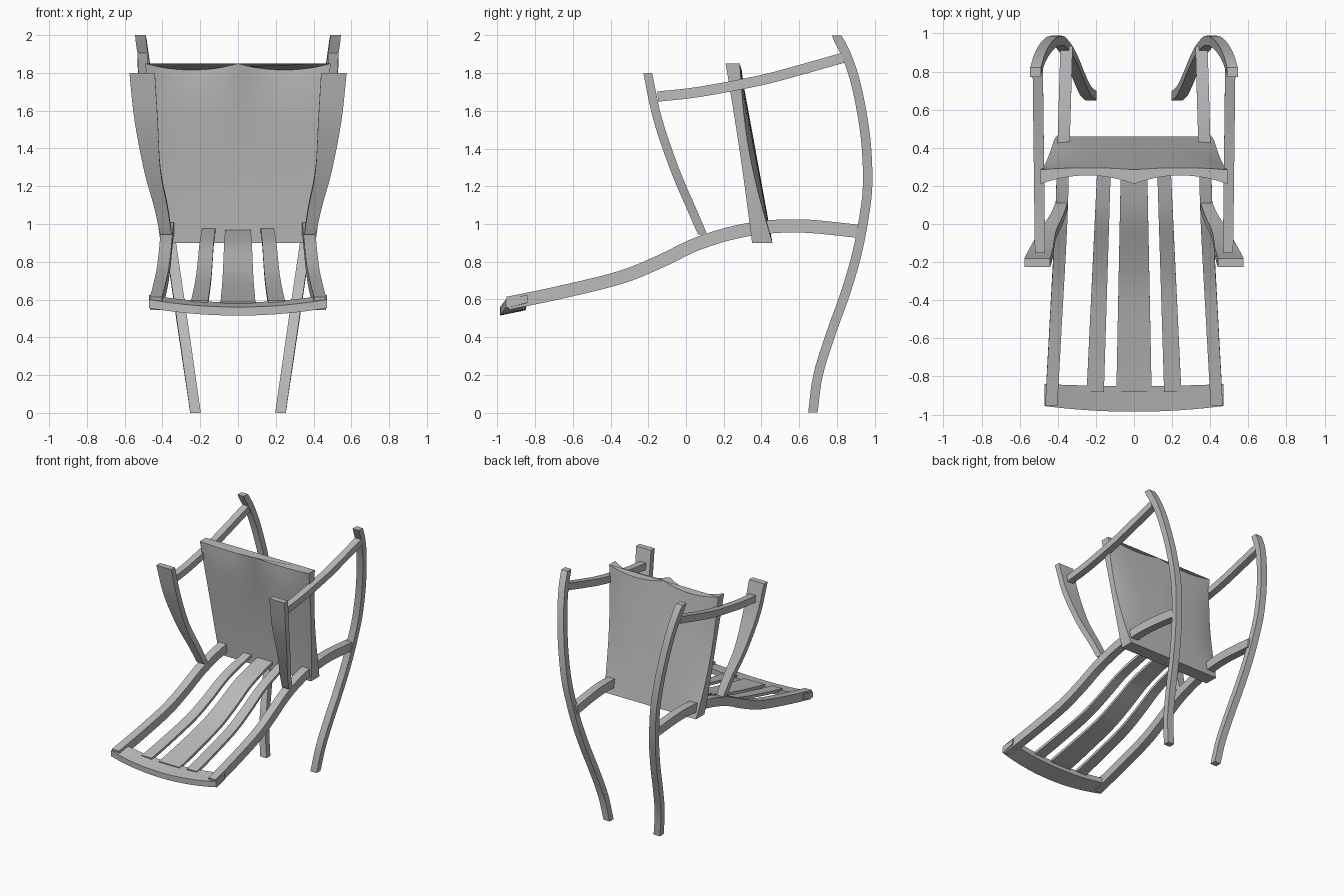
import bpy, bmesh, math
from mathutils import Vector

cube = bpy.data.objects.get("Cube")
if cube:
    bpy.data.objects.remove(cube, do_unlink=True)


def make_material(name, colour):
    m = bpy.data.materials.new(name)
    m.use_nodes = True
    m.diffuse_color = colour
    m.node_tree.nodes["Principled BSDF"].inputs["Base Color"].default_value = colour
    return m


GREY = make_material("plain grey", (0.5, 0.5, 0.5, 1))


def loft(name, rings, mirror=False, angle=35):
    """Skin a list of closed rings and cap both ends."""
    bm = bmesh.new()
    loops = [[bm.verts.new(p) for p in ring] for ring in rings]
    n = len(loops[0])
    for a, b in zip(loops, loops[1:]):
        for i in range(n):
            j = (i + 1) % n
            bm.faces.new((a[i], a[j], b[j], b[i]))
    bm.faces.new(loops[0][::-1])
    bm.faces.new(loops[-1])
    bmesh.ops.recalc_face_normals(bm, faces=bm.faces)
    mesh = bpy.data.meshes.new(name)
    bm.to_mesh(mesh)
    bm.free()
    mesh.materials.append(GREY)
    ob = bpy.data.objects.new(name, mesh)
    bpy.context.collection.objects.link(ob)
    bpy.ops.object.select_all(action='DESELECT')
    ob.select_set(True)
    bpy.context.view_layer.objects.active = ob
    bpy.ops.object.shade_smooth_by_angle(angle=math.radians(angle))
    if mirror:
        mod = ob.modifiers.new("Mirror", 'MIRROR')
        mod.use_mirror_merge = False
    return ob


def smooth_path(keys, steps=5):
    """Catmull-Rom through keys of any dimension."""
    k = [Vector(p) for p in keys]
    k = [2 * k[0] - k[1]] + k + [2 * k[-1] - k[-2]]
    out = []
    for a, b, c, d in zip(k, k[1:], k[2:], k[3:]):
        for s in range(steps):
            t = s / steps
            out.append(0.5 * (2 * b + (c - a) * t + (2 * a - 5 * b + 4 * c - d) * t ** 2
                              + (3 * b - a - 3 * c + d) * t ** 3))
    return out + [k[-2]]


def bar(name, keys, thick, flat_ends=False, mirror=True):
    """Bent board; each key is y, z, inner x, outer x."""
    pts = smooth_path(keys)
    last = len(pts) - 1
    rings = []
    for i, (y, z, x0, x1) in enumerate(pts):
        p, q = pts[max(i - 1, 0)], pts[min(i + 1, last)]
        d = Vector((q[0] - p[0], q[1] - p[1])).normalized()
        n = Vector((-d.y, d.x)) * thick / 2
        if flat_ends and i in (0, last):
            n = Vector((math.copysign(thick / 2, n.x), 0))
        rings.append([(x0, y - n.x, z - n.y), (x1, y - n.x, z - n.y),
                      (x1, y + n.x, z + n.y), (x0, y + n.x, z + n.y)])
    return loft(name, rings, mirror)


# Long curved legs, splaying outward with height
leg = [(.672, 0), (.70, .2), (.768, .42), (.84, .62), (.90, .82), (.937, 1.0),
       (.962, 1.2), (.952, 1.45), (.91, 1.7), (.86, 1.87), (.797, 2.0)]
bar("curved_legs", [(y, z, .197 + .146 * z, .253 + .146 * z) for y, z in leg], .05, True)

# Side rails of the seat
wave = [(-.945, .58), (-.67, .637), (-.35, .716), (-.14, .80),
        (.073, .90), (.327, .97), (.60, .99), (.93, .96)]


def rail_x(y):
    return .382 - .055 * y if y < 0 else .382 - .03 * y


bar("side_rails", [(y, z, rail_x(y) - .032, rail_x(y) + .032) for y, z in wave], .07)

# Seat slats follow the same wave, narrowing to the back
slat = [(-.88, .585)] + [(y, z - .008) for y, z in wave[1:6]] + [(.40, .972)]


def taper(y, front, back):
    return front + (back - front) * (y + .85) / 1.2


bar("side_slats", [(y, z, taper(y, .157, .12), taper(y, .247, .19)) for y, z in slat], .022)
bar("middle_slat", [(y, z - .008, -taper(y, .092, .068), taper(y, .092, .068))
                    for y, z in slat], .022, mirror=False)

# Bowed front rail
rings = []
for i in range(17):
    u = i / 8 - 1
    bow = 1 - u * u
    dy, dz = -.03 * bow, -.04 * bow
    rings.append([(.47 * u, -.955 + dy, .555 + dz), (.47 * u, -.84 + dy / 3, .583 + dz),
                  (.47 * u, -.84 + dy / 3, .625 + dz), (.47 * u, -.955 + dy, .60 + dz)])
loft("front_rail", rings)

# Arms
arm = [(-.15, 1.675), (.07, 1.70), (.39, 1.76), (.60, 1.815), (.83, 1.88)]
bar("arms", [(y, z, .468 + .012 * y, .522 + .012 * y) for y, z in arm], .054)

# Tapered arm supports
support = [(-.203, 1.8, .44, .575), (-.15, 1.555, .425, .548), (-.06, 1.29, .41, .497),
           (.025, 1.09, .372, .442), (.088, .945, .35, .412)]
bar("arm_supports", support, .046, True)

# Back panel: padded front, gently dished rear and a two-lobed top edge
rings = []
COLS, ROWS = 24, 14
for r in range(ROWS + 1):
    v = r / ROWS
    swell = math.sin(math.pi * v)
    front, rear = [], []
    for c in range(COLS + 1):
        u = 2 * c / COLS - 1
        lobe = 1 - (2 * abs(u) - 1) ** 2
        x = u * (.41 + .08 * v ** .8)
        z = .9 + v * (.95 - .035 * lobe)
        edge = swell * u ** 4
        yf = .35 - .14 * v + .018 * swell - .012 * edge + .045 * lobe * v ** 5
        yr = .458 - .173 * v - .035 * edge + .01 * lobe * v ** 5
        front.append((x, yf, z))
        rear.append((x, yr, z))
    rings.append(front + rear[::-1])
loft("back_panel", rings, angle=50)
